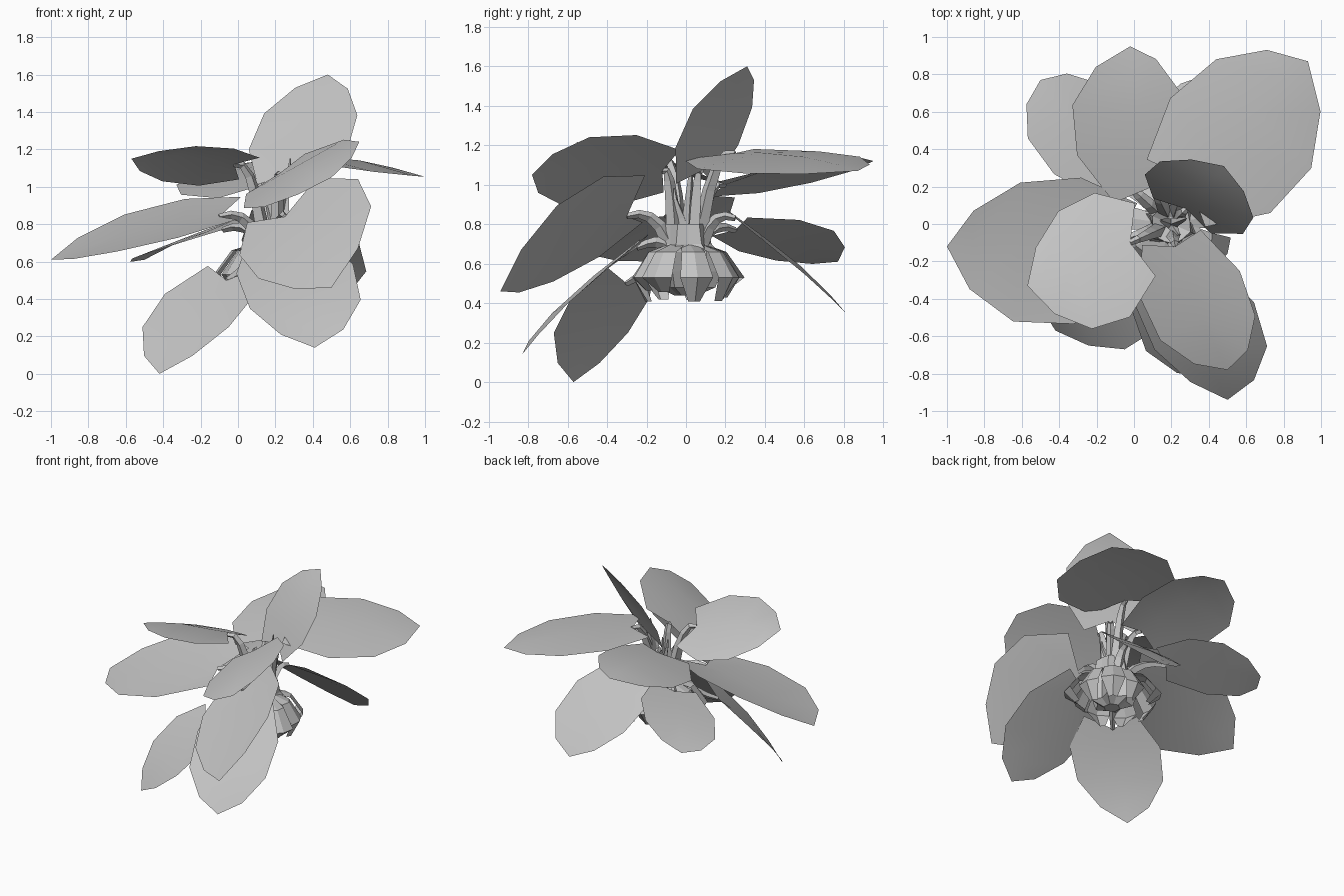
import bpy, bmesh, math, random
from mathutils import Vector as V

if "Cube" in bpy.data.objects:
    bpy.data.objects.remove(bpy.data.objects["Cube"])

random.seed(4)
grey = bpy.data.materials.new("plain_grey")
grey.diffuse_color = (0.55, 0.55, 0.55, 1)
grey.use_nodes = True
grey.node_tree.nodes["Principled BSDF"].inputs["Base Color"].default_value = grey.diffuse_color
CORE = V((0.2, 0, 0.6))


def add_mesh(name, verts, faces, smooth=False):
    me = bpy.data.meshes.new(name)
    me.from_pydata([tuple(v) for v in verts], [], faces)
    me.materials.append(grey)
    for p in me.polygons:
        p.use_smooth = smooth
    me.update()
    ob = bpy.data.objects.new(name, me)
    bpy.context.collection.objects.link(ob)
    return ob


def add_stem(name, p0, p1, p2, p3, r0, r1):
    # four-sided tapered stalk along a cubic path
    cu = bpy.data.curves.new(name, 'CURVE')
    cu.dimensions = '3D'
    cu.bevel_depth = 1.0
    cu.bevel_resolution = 0
    cu.use_fill_caps = True
    sp = cu.splines.new('POLY')
    n = 5
    sp.points.add(n)
    sp.use_smooth = False
    for i in range(n + 1):
        t = i / n
        s = 1 - t
        p = p0 * s**3 + p1 * 3 * s * s * t + p2 * 3 * s * t * t + p3 * t**3
        sp.points[i].co = (*p, 1)
        sp.points[i].radius = r0 + (r1 - r0) * t
    cu.materials.append(grey)
    bpy.context.collection.objects.link(bpy.data.objects.new(name, cu))


# shared half outline: (position along midrib, share of half width)
PROFILE = [(-0.13, 0.58), (0.2, 0.99), (0.56, 0.94), (0.84, 0.53)]


def add_leaf(name, base, tip, left, right):
    base, tip, left, right = map(V, (base, tip, left, right))
    normal = (tip - base).cross(right - left).normalized()
    if normal.z < 0:
        normal = -normal
    mid = base.lerp(tip, 0.4)

    def rib(u):
        return base.lerp(tip, u) + normal * 0.13 * max(u, 0) * (1 - u)

    verts = [base, tip]
    faces = []
    for side, edge in enumerate((left, right)):
        off = edge - mid
        k = len(verts)
        for u, v in PROFILE:
            verts += [rib(u), base.lerp(tip, u) + (normal * 0.07 * u * (1 - u) if u > 0 else V()) + off * v]
        # fan at the notched base, then quads, then the pointed end
        new = [[0, k + 1, k + 3, k + 2]]
        for i in range(1, len(PROFILE) - 1):
            a = k + 2 * i
            new.append([a, a + 1, a + 3, a + 2])
        a = k + 2 * len(PROFILE) - 2
        new.append([a, a + 1, 1])
        faces += new if side else [f[::-1] for f in new]
    ob = add_mesh(name, verts, faces, True)
    bm = bmesh.new()
    bm.from_mesh(ob.data)
    bmesh.ops.delete(bm, geom=[v for v in bm.verts if not v.link_faces], context='VERTS')
    bmesh.ops.remove_doubles(bm, verts=bm.verts, dist=1e-4)
    bm.to_mesh(ob.data)
    bm.free()
    # stalk arching from the crown into the leaf base
    out = base - CORE
    flat = V((out.x, out.y, 0))
    lift = max(out.z, 0) * 0.5 + 0.1
    p0 = CORE + flat.normalized() * 0.05
    p1 = p0 + flat * 0.2 + V((0, 0, lift))
    p2 = base - flat * 0.35 + V((0, 0, 0.04))
    add_stem(name + "_stalk", p0, p1, p2, base, 0.045, 0.015)


# leaves: base, tip, left edge, right edge
LEAVES = {
    "back_right_leaf": ((.28, .25, 1.16), (.93, .87, 1.07), (.32, .8, 1.14), (.86, .18, 1.05)),
    "back_leaf": ((.1, .2, 1.0), (-.02, .95, 1.12), (-.33, .52, .97), (.28, .6, 1.1)),
    "back_left_leaf": ((-.08, .25, .77), (-.5, .77, .61), (-.51, .37, .62), (-.1, .68, .78)),
    "left_leaf": ((-.1, -.1, .84), (-1, -.12, .61), (-.46, .25, .88), (-.5, -.54, .67)),
    "upper_left_leaf": ((-.02, -.1, 1.12), (-.57, -.33, 1.15), (-.32, .12, 1.0), (-.13, -.55, 1.2)),
    "upper_front_leaf": ((.22, -.12, 1.07), (.5, -.78, 1.05), (.09, -.52, .87), (.63, -.38, 1.24)),
    "low_front_leaf": ((.25, -.25, .68), (.41, -.83, .14), (.02, -.58, .42), (.65, -.5, .47)),
    "front_right_leaf": ((.25, -.3, .84), (.5, -.94, .46), (.06, -.56, .55), (.7, -.54, .96)),
    "low_left_leaf": ((-.06, -.3, .5), (-.42, -.57, 0), (-.46, -.23, .32), (.03, -.63, .32)),
    "tall_leaf": ((.28, .08, 1.07), (.48, .31, 1.6), (.1, .32, 1.3), (.63, -.0, 1.29)),
    "low_back_leaf": ((.25, .25, .83), (.42, .81, .35), (.05, .52, .61), (.68, .5, .61)),
}
for name, pts in LEAVES.items():
    add_leaf(name, *pts)

# faceted star-shaped crown: (inner radius, outer radius, height)
rings = [(.05, .06, .44), (.1, .15, .48), (.1, .18, .56), (.1, .17, .66),
         (.1, .13, .7), (.1, .11, .8), (.03, .04, .76)]
N = 12
cv, cf = [], []
for j, (ri, ro, z) in enumerate(rings):
    for i in range(N):
        a = math.tau * (i + 0.25) / N
        r = ro if i % 2 else ri
        cv.append((CORE.x + r * math.cos(a), r * math.sin(a), z))
        if j:
            b, d, n = (j - 1) * N, j * N, (i + 1) % N
            cf.append([b + i, b + n, d + n, d + i])
cf += [list(range(N))[::-1], list(range((len(rings) - 1) * N, len(rings) * N))]
add_mesh("crown", cv, cf)


def add_bract(name, ang, size, tip_z):
    # short leaf stub that arches out of the crown and droops
    d = V((math.cos(ang), math.sin(ang), 0))
    s = V((-d.y, d.x, 0))
    c = V((CORE.x, 0, 0))
    verts, faces = [], []
    rows = [(.08, .7, .04), (.22, .66, .06), (.32, .53, .085), (.24, tip_z, .03)]
    for j, (r, z, w) in enumerate(rows):
        m = c + d * r * size + V((0, 0, z))
        verts += [m - s * w, m + d * 0.025, m + s * w]
        if j:
            k = 3 * j
            faces += [[k - 3, k - 2, k + 1, k], [k - 2, k - 1, k + 2, k + 1]]
    add_mesh(name, verts, faces)


for i in range(9):
    add_bract(f"bract_{i}", math.tau * (i + 0.3) / 9, random.uniform(.75, 1.03), random.uniform(.4, .47))

# young shoots in the middle
for i, (x, y, z) in enumerate([(.28, .03, 1.15), (.14, .02, 1.02), (.24, -.06, .98)]):
    tip = V((x, y, z))
    p0 = V((.2, 0, .7))
    add_stem(f"young_shoot_{i}", p0, p0 + V((0, 0, .15)), tip - V((0, 0, .1)), tip, .035, .004)
